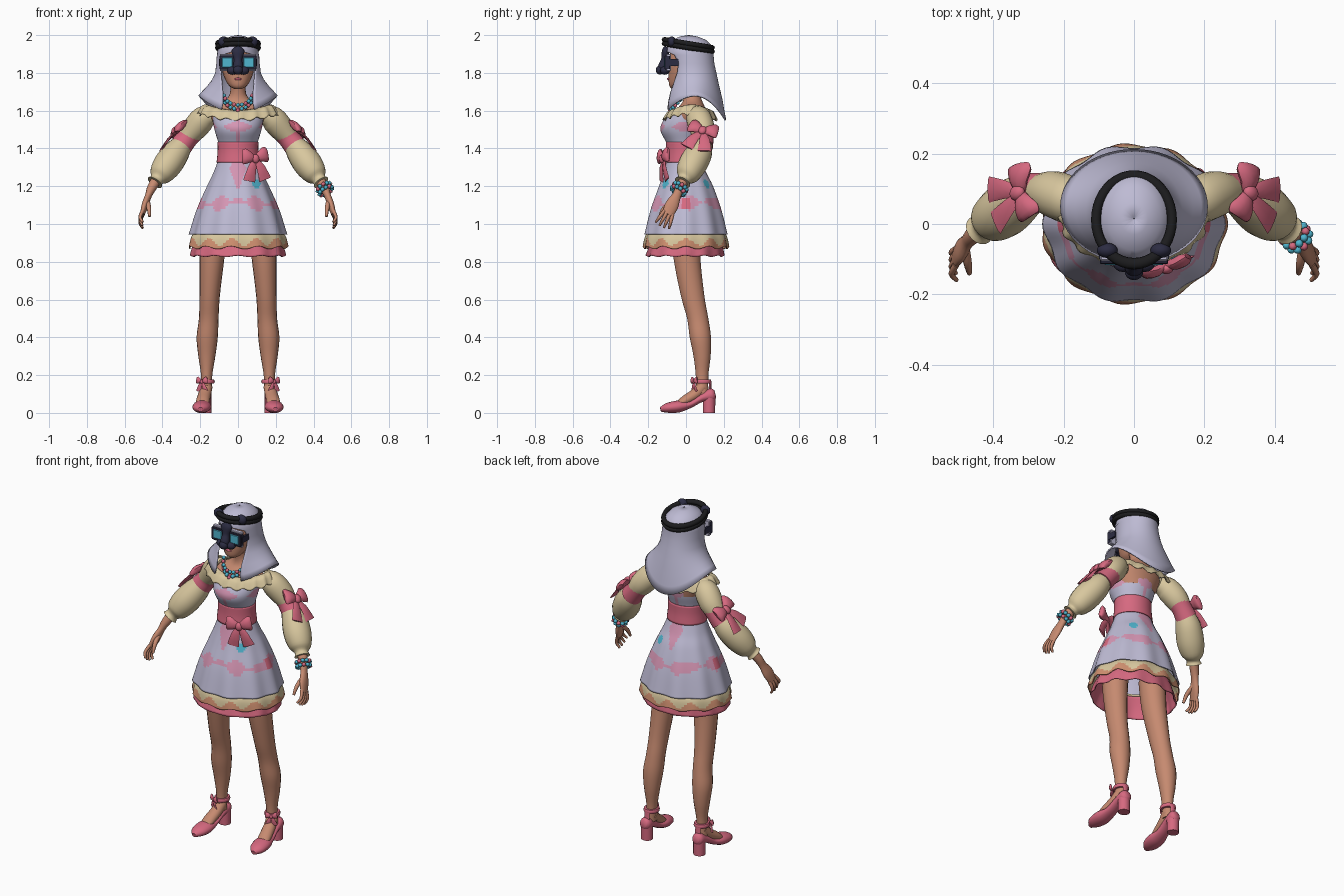
import bpy, bmesh
from math import sin, cos, pi, asin, atan2, radians
from mathutils import Vector, Matrix

cube = bpy.data.objects.get("Cube")
if cube:
    bpy.data.objects.remove(cube)


def material(name, rgb):
    m = bpy.data.materials.new(name)
    lin = [(c / 255 / 12.92) if c < 11 else ((c / 255 + 0.055) / 1.055) ** 2.4 for c in rgb]
    m.diffuse_color = (*lin, 1)
    m.use_nodes = True
    m.node_tree.nodes["Principled BSDF"].inputs["Base Color"].default_value = (*lin, 1)
    return m


LAV = material("lavender", (190, 187, 212))
PINK = material("rose pink", (214, 105, 128))
PALE = material("pale pink", (214, 150, 180))
CREAM = material("cream", (216, 199, 158))
SKIN = material("skin", (198, 138, 112))
BLACK = material("black", (28, 28, 30))
NAVY = material("navy", (44, 44, 66))
CYAN = material("cyan", (80, 182, 208))
TAN = material("tan", (208, 144, 112))


def catmull(pts, steps):
    """Smooth a list of vectors."""
    pts = [Vector(p if len(p) == 5 else (*p, p[3])) for p in pts]
    out = []
    for i in range(len(pts) - 1):
        a, b, c, d = pts[max(i - 1, 0)], pts[i], pts[i + 1], pts[min(i + 2, len(pts) - 1)]
        for k in range(steps):
            t = k / steps
            out.append(b + (c - a) * 0.5 * t + (a * 2 - b * 5 + c * 4 - d) * 0.5 * t ** 2
                       + (b * 3 - a - c * 3 + d) * 0.5 * t ** 3)
    return out + [pts[-1]]


def sweep(bm, pts, seg=18, steps=4, level=False, ref=(0, 1, 0), caps=True, warp=None):
    """Sweep an ellipse through x, y, z, radius_a, radius_b points; level keeps rings flat."""
    path, ref, rings = catmull(pts, steps), Vector(ref), []
    for i, p in enumerate(path):
        u, v = Vector((1, 0, 0)), Vector((0, 1, 0))
        if not level:
            t = (path[min(i + 1, len(path) - 1)] - path[max(i - 1, 0)]).to_3d().normalized()
            u = t.cross(ref).normalized()
            v = u.cross(t)
        ring = []
        for k in range(seg):
            a = 2 * pi * k / seg
            off = u * p[3] * cos(a) + v * p[4] * sin(a)
            if warp:
                off = warp(off, a, i / (len(path) - 1))
            ring.append(bm.verts.new(p.to_3d() + off))
        rings.append(ring)
    for r, s in zip(rings, rings[1:]):
        for k in range(seg):
            bm.faces.new((r[k], r[(k + 1) % seg], s[(k + 1) % seg], s[k]))
    if caps:
        bm.faces.new(rings[0])
        bm.faces.new(rings[-1])


def ball(bm, loc, size):
    bmesh.ops.create_uvsphere(bm, u_segments=14, v_segments=9, radius=1,
                              matrix=Matrix.Translation(loc) @ Matrix.Diagonal((*size, 1)))


def box(bm, loc, size):
    bmesh.ops.create_cube(bm, size=1, matrix=Matrix.Translation(loc) @ Matrix.Diagonal((*size, 1)))


def finish(name, bm, mats, rule=None, mirror=False, thick=0, angle=50):
    bmesh.ops.recalc_face_normals(bm, faces=bm.faces)
    for i, f in enumerate(bm.faces):
        f.smooth = True
        if rule:
            f.material_index = rule(i, f.calc_center_median())
    me = bpy.data.meshes.new(name)
    bm.to_mesh(me)
    bm.free()
    me.set_sharp_from_angle(angle=radians(angle))
    for m in mats if isinstance(mats, list) else [mats]:
        me.materials.append(m)
    ob = bpy.data.objects.new(name, me)
    bpy.context.scene.collection.objects.link(ob)
    if thick:
        ob.modifiers.new("Thickness", "SOLIDIFY").thickness = thick
    if mirror:
        ob.modifiers.new("Mirror", "MIRROR").use_mirror_merge = False
    return ob


def part(name, pts, mats, rule=None, mirror=False, thick=0, **kw):
    bm = bmesh.new()
    sweep(bm, pts, **kw)
    return finish(name, bm, mats, rule, mirror, thick)


def bow(name, loc, normal, down, size, mirror):
    bm = bmesh.new()
    for s in (-1, 1):
        sweep(bm, [(0, 0, 0, .014, .01), (s * .03, -.008, .01, .03, .018),
                   (s * .058, -.004, .018, .042, .018), (s * .07, 0, .02, .034, .01)], seg=10, steps=2)
        sweep(bm, [(0, 0, 0, .014, .005), (s * .025, -.008, -.05, .024, .006),
                   (s * .045, 0, -.115, .034, .005)], seg=8, steps=2)
    ball(bm, (0, -.012, 0), (.02, .016, .024))
    z = -Vector(down).normalized()
    n = Vector(normal)
    y = -(n - z * n.dot(z)).normalized()
    rot = Matrix((y.cross(z), y, z)).transposed().to_4x4()
    bm.transform(Matrix.Translation(loc) @ rot @ Matrix.Scale(size, 4))
    finish(name, bm, PINK, mirror=mirror)


def beads(name, places, r):
    bm = bmesh.new()
    for p in places:
        bmesh.ops.create_icosphere(bm, subdivisions=1, radius=r, matrix=Matrix.Translation(p))
    finish(name, bm, [CYAN, PINK, CYAN], lambda i, c: i // 20 % 3)


# Body
part("legs", [(.13, 0, .98, .075), (.138, .005, .82, .066, .072), (.15, .035, .62, .054, .063),
              (.155, .062, .5, .052, .057), (.163, .076, .4, .056, .057), (.165, .085, .3, .045, .046),
              (.166, .085, .2, .03, .034), (.17, .085, .1, .03, .034)], SKIN, mirror=True, level=True)
part("chest", [(0, .02, 1.5, .11, .08), (0, .02, 1.58, .15, .09), (0, .03, 1.62, .13, .07),
               (0, .035, 1.65, .075, .052), (0, .03, 1.69, .043), (0, .015, 1.76, .042)], SKIN, level=True)
part("head", [(0, -.05, 1.715, .02, .025), (0, -.038, 1.735, .05, .052), (0, -.012, 1.79, .078, .082),
              (0, 0, 1.86, .09, .094), (0, .01, 1.93, .08, .085), (0, .01, 1.97, .03)], SKIN, level=True)
part("lips", [(-.022, -.086, 1.766, .002), (0, -.094, 1.768, .007), (.022, -.086, 1.766, .002)], PINK, seg=8)

# Hands
bm = bmesh.new()
reach, spread = Vector((.3, -.41, -.86)), Vector((0, .9, -.43))
sweep(bm, [(.41, .01, 1.27, .03), (.455, -.03, 1.195, .025), (.474, -.05, 1.15, .018, .024),
           (.492, -.075, 1.1, .018, .036), (.507, -.097, 1.05, .012, .03)], ref=spread)
for k in (-1.5, -.5, .5, 1.5):
    base = Vector((.505, -.093, 1.06)) + spread * .016 * k
    mid = base + reach * .045 + spread * .006 * k
    tip = base + reach * (.09 - .008 * abs(k)) + spread * .01 * k - Vector((.025, 0, 0))
    sweep(bm, [(*base, .01), (*mid, .009), (*tip, .006)], seg=8, steps=3)
sweep(bm, [(.48, -.07, 1.12, .014), (.472, -.115, 1.085, .012), (.468, -.14, 1.04, .007)], seg=8, steps=3)
finish("forearms_and_hands", bm, SKIN, mirror=True)

# Shoes
bm = bmesh.new()
sweep(bm, [(.174, .155, .1, .02, .02), (.174, .135, .095, .034, .036), (.178, .08, .078, .034, .022),
           (.184, .02, .045, .038, .02), (.19, -.04, .034, .05, .032), (.196, -.1, .026, .042, .026),
           (.198, -.135, .018, .014, .012)], ref=(0, 0, 1))
sweep(bm, [(.174, .122, 0, .034, .032), (.174, .122, .09, .034, .034)], level=True, steps=1, seg=12)
sweep(bm, [(.167, .088, .155, .04, .044), (.167, .088, .165, .044, .047), (.167, .088, .177, .04, .044)],
      level=True, steps=2)
sweep(bm, [(.17, .13, .1, .02, .008), (.168, .128, .165, .016, .006)], seg=8, steps=1)
finish("shoes", bm, PINK, mirror=True)
part("insteps", [(.167, .088, .14, .032), (.176, .05, .1, .034, .03), (.186, -.005, .066, .036, .026),
                 (.19, -.04, .045, .035, .018)], SKIN, mirror=True, ref=(0, 0, 1))
bow("ankle_bows", (.19, .045, .165), (.5, -1, 0), (0, 0, -1), .45, True)


# Dress
def pleats(count, amount, drop=0):
    def warp(off, a, t):
        w = cos(count * a) * t
        return off * (1 + amount * w) + Vector((0, 0, drop * w))
    return warp


def skirt_paint(i, c):
    a = atan2(c.y, c.x)
    for side in (-1, 1):
        if (c - Vector((.1, side * .115, 1.215))).length < .028:
            return 3
        if abs(c.y) < .025 and abs(c.z - 1.11) < .023:
            return 2
    band = abs(c.z - 1.11 - .008 * sin(3 * a)) < .022 + .014 * cos(6 * a) + .008 * sin(11 * a)
    streak = abs(c.x) < .045 - .4 * abs(c.z - 1.29)
    return 1 if band or streak else 0


def bodice_paint(i, c):
    a = atan2(c.y, c.x)
    return 1 if abs(c.z - 1.515) < .014 + .016 * cos(4 * a) or abs(c.x) < .012 else 0


part("skirt", [(0, -.01, 1.34, .104, .09), (0, -.006, 1.27, .13, .115), (0, 0, 1.2, .162, .145),
               (0, 0, 1.08, .213, .188), (0, 0, .945, .254, .222)], [LAV, PALE, PINK, CYAN], skirt_paint,
     level=True, seg=100, steps=9, caps=False, thick=.006, warp=pleats(10, .028))
part("middle_frill", [(0, 0, .975, .22, .19), (0, 0, .93, .25, .216), (0, 0, .875, .262, .226)], [CREAM, TAN],
     lambda i, c: int(c.z < .905 + .018 * cos(11 * atan2(c.y, c.x))), level=True, seg=100, steps=6,
     caps=False, thick=.005, warp=pleats(11, .022, .008))
part("lower_frill", [(0, 0, .95, .2, .17), (0, 0, .89, .235, .19), (0, -.005, .83, .25, .205)], PINK,
     level=True, seg=80, caps=False, thick=.005, warp=pleats(12, .022, .004))
part("bodice", [(0, -.01, 1.32, .1, .086), (0, -.01, 1.41, .1, .086), (0, -.018, 1.49, .122, .116),
                (0, -.01, 1.54, .132, .115), (0, .01, 1.6, .132, .088)], [LAV, PALE], bodice_paint,
     level=True, seg=72, steps=6)
part("waist_sash", [(0, -.01, 1.325, .114, .102), (0, -.01, 1.38, .108, .096), (0, -.01, 1.435, .108, .096)],
     PINK, level=True, seg=36, caps=False, thick=.006)
bow("waist_bow", (.09, -.115, 1.345), (.35, -1, 0), (.1, 0, -1), 1, False)
part("neckline_ruffle", [(0, .03, 1.615, .165, .095), (0, .025, 1.605, .19, .12), (0, .022, 1.565, .212, .142)],
     CREAM, level=True, seg=80, caps=False, thick=.006,
     warp=lambda off, a, t: off * (1 + .03 * t * cos(16 * a)) + Vector((0, 0, .03 * cos(a) ** 2 - .012
                                                                       + .008 * t * sin(16 * a))))

# Sleeves
part("upper_sleeves", [(.13, .05, 1.58, .045), (.18, .066, 1.56, .066), (.23, .085, 1.505, .066),
                       (.275, .09, 1.45, .05)], CREAM, mirror=True)
part("sleeve_bands", [(.238, .088, 1.492, .06), (.265, .09, 1.458, .056), (.3, .085, 1.415, .06)], PINK, mirror=True)
part("lower_sleeves", [(.285, .088, 1.435, .05), (.325, .07, 1.38, .07), (.372, .035, 1.315, .076),
                       (.41, .008, 1.262, .062), (.428, -.008, 1.237, .037), (.44, -.018, 1.22, .044)],
     CREAM, mirror=True)
bow("sleeve_bows", (.322, .088, 1.488), (.77, 0, .64), (.64, -.3, -.72), 1.1, True)

# Headscarf: rows of height, half width, centre y, half depth, face opening, hem drop
rows = [(2, .002, .015, .002, 0, 0), (1.993, .04, .015, .045, 0, 0), (1.975, .075, .015, .09, 0, 0),
        (1.945, .1, .018, .118, 0, 0), (1.912, .11, .02, .126, .03, 0), (1.895, .112, .02, .126, .085, 0),
        (1.85, .115, .028, .122, .095, 0), (1.8, .121, .035, .126, .092, 0), (1.765, .137, .04, .134, .087, .2),
        (1.725, .168, .045, .148, .08, .5), (1.7, .192, .047, .157, .08, .8), (1.68, .21, .05, .163, .088, 1)]
bm = bmesh.new()
grid, cols = [], 48
for z, rx, cy, ry, gap, drop in rows:
    start = asin(gap / rx)
    line = []
    for k in range(cols + 1):
        a = start + (2 * pi - 2 * start) * k / cols
        fall = drop * cos(a) ** 2 * (.09 if cos(a) > 0 else .13)
        line.append(bm.verts.new((rx * sin(a), cy - ry * cos(a), z - fall)))
    grid.append(line)
for r, s in zip(grid, grid[1:]):
    for k in range(cols):
        bm.faces.new((r[k], r[k + 1], s[k + 1], s[k]))
bmesh.ops.remove_doubles(bm, verts=bm.verts, dist=.0003)
finish("headscarf", bm, LAV, thick=.008, angle=70)

# Head cord
for n, z in (("upper_head_cord", 1.955), ("lower_head_cord", 1.934)):
    bpy.ops.mesh.primitive_torus_add(major_radius=.108, minor_radius=.014, major_segments=40, minor_segments=8,
                                     location=(0, .012, z), rotation=(-.165, 0, 0))
    cord = bpy.context.object
    cord.name = n
    cord.scale = (1, 1.17, 1)
    cord.data.materials.append(BLACK)
    bpy.ops.object.shade_smooth()

# Goggle mask
for name, mat, y, w, h, d in (("goggle_frames", LAV, -.092, .08, .09, .025), ("goggle_rims", NAVY, -.099, .082, .074, .03),
                              ("goggle_lenses", CYAN, -.113, .056, .052, .008)):
    bm = bmesh.new()
    box(bm, (.056, y, 1.855), (w, d, h))
    bmesh.ops.bevel(bm, geom=bm.edges[:], offset=.003, segments=1, affect='EDGES')
    finish(name, bm, mat, mirror=True, angle=30)
bm = bmesh.new()
box(bm, (.094, -.07, 1.855), (.012, .06, .035))
ball(bm, (.076, -.075, 1.965), (.03, .022, .028))
ball(bm, (.03, -.112, 1.812), (.03, .025, .022))
finish("mask_sides", bm, NAVY, mirror=True)
bm = bmesh.new()
sweep(bm, [(0, -.1, 1.935, .016), (0, -.108, 1.915, .034, .02), (0, -.112, 1.87, .022, .02),
           (0, -.125, 1.83, .026, .024), (0, -.12, 1.795, .016)])
ball(bm, (0, -.138, 1.815), (.026, .022, .024))
finish("mask_nose", bm, NAVY)

# Bead jewellery
chain = [(.075 * sin(a), -.02 - .055 * cos(a), 1.69 - .06 * cos(a) - d)
         for d in (0, .022) for a in [-1.4 + .28 * k for k in range(11)]]
beads("necklace", chain + [(0, -.085, 1.6), (.02, -.08, 1.61), (-.02, -.08, 1.61)], .012)
axis = Vector((.45, -.45, -.77)).normalized()
u = axis.orthogonal().normalized()
v = axis.cross(u)
beads("bracelet", [Vector((.46, -.036, 1.185)) + axis * d + (u * cos(a) + v * sin(a)) * .037
                   for d in (-.012, .012) for a in [2 * pi * k / 11 + d * 20 for k in range(11)]], .013)
